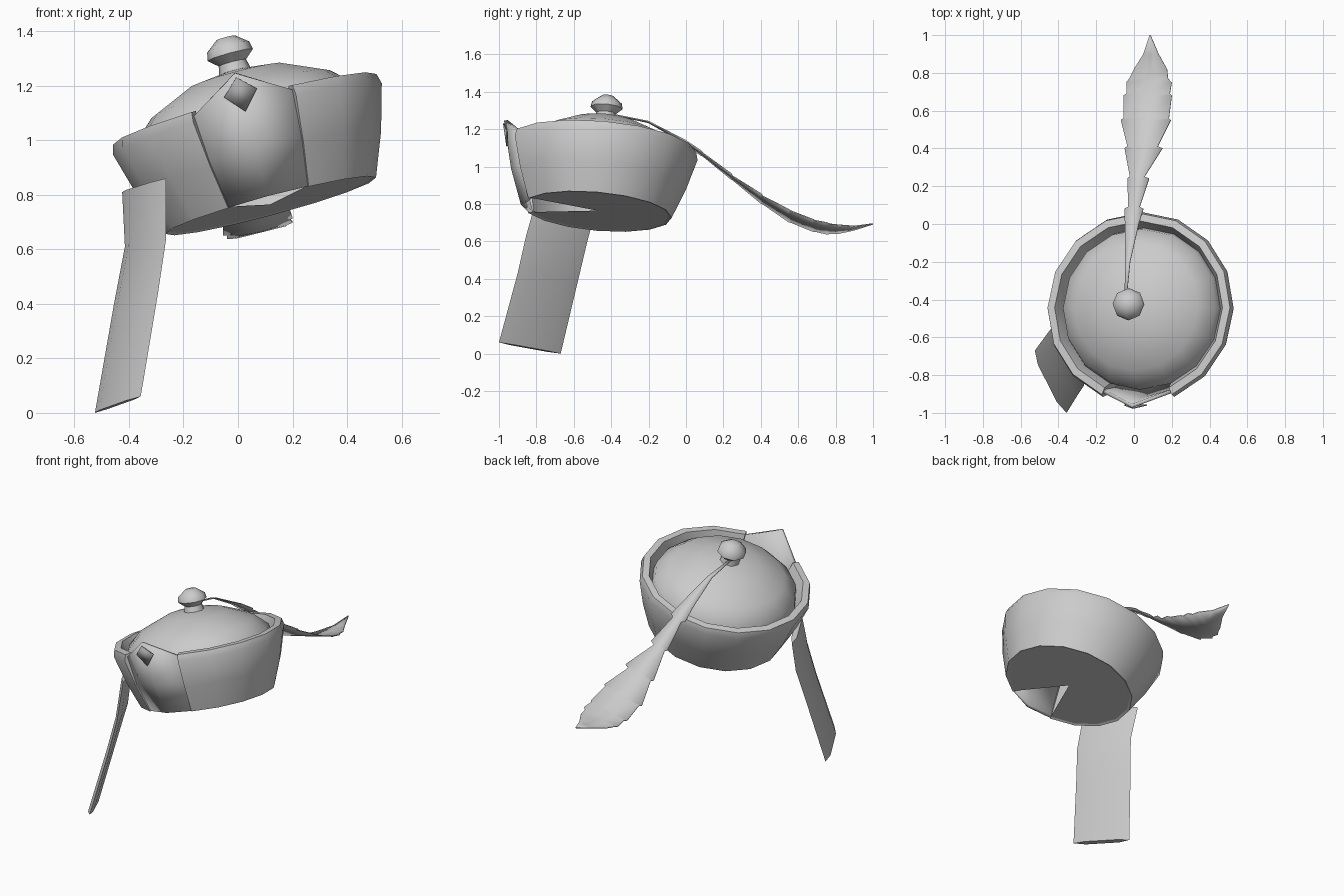
import bpy, bmesh
from math import sin, cos, pi, radians
from mathutils import Matrix, Vector

cube = bpy.data.objects.get("Cube")
if cube:
    bpy.data.objects.remove(cube, do_unlink=True)


def material(name, value):
    mat = bpy.data.materials.new(name)
    mat.use_nodes = True
    colour = (value, value, value, 1)
    mat.diffuse_color = colour
    mat.node_tree.nodes["Principled BSDF"].inputs["Base Color"].default_value = colour
    return mat


grey = material("cloth grey", 0.6)
dark = material("badge grey", 0.4)

# The hat sits on a tilted axis
tilt = (Matrix.Translation((0.12, -0.475, 0.76))
        @ Matrix.Rotation(radians(-15), 4, "Y") @ Matrix.Rotation(radians(-5), 4, "X"))
SIDES = 16
STEP = 2 * pi / SIDES


def add(name, verts, faces, mat=grey, matrix=None, thick=0, angle=50):
    mesh = bpy.data.meshes.new(name)
    mesh.from_pydata([Vector(v) for v in verts], [], faces)
    bm = bmesh.new()
    bm.from_mesh(mesh)
    bmesh.ops.remove_doubles(bm, verts=bm.verts, dist=0.0001)
    bmesh.ops.recalc_face_normals(bm, faces=bm.faces)
    if matrix:
        bm.transform(matrix)
    bm.to_mesh(mesh)
    bm.free()
    mesh.materials.append(mat)
    obj = bpy.data.objects.new(name, mesh)
    bpy.context.collection.objects.link(obj)
    if thick:
        mod = obj.modifiers.new("thickness", "SOLIDIFY")
        mod.thickness, mod.offset = thick, 0
    bpy.ops.object.select_all(action="DESELECT")
    obj.select_set(True)
    bpy.context.view_layer.objects.active = obj
    bpy.ops.object.shade_smooth_by_angle(angle=radians(angle))
    return obj


def polar(r, h, a):
    """Point at angle a from the front of the hat."""
    return (r * sin(a), -r * cos(a), h)


def grid(rows, cols, wrap=False):
    """Quads joining consecutive rows of points."""
    return [(i * cols + j, i * cols + (j + 1) % cols,
             (i + 1) * cols + (j + 1) % cols, (i + 1) * cols + j)
            for i in range(rows - 1) for j in range(cols if wrap else cols - 1)]


def lathe(name, profile, sides):
    verts = [polar(r, h, 2 * pi * k / sides) for r, h in profile for k in range(sides)]
    return add(name, verts, grid(len(profile), sides, True), matrix=tilt)


# Crown and its knob
lathe("crown", [(0.43, 0.3), (0.42, 0.35), (0.34, 0.425), (0.18, 0.495), (0, 0.52)], SIDES)
lathe("knob", [(0.065, 0.49), (0.052, 0.545), (0.086, 0.575), (0.08, 0.605),
               (0.035, 0.64), (0, 0.642)], 8)

# Turned-up brim, open at the front, with closed ends
section = [(0.4, 0), (0.462, 0.16), (0.51, 0.33), (0.5, 0.368),
           (0.46, 0.372), (0.43, 0.3), (0.37, 0.01)]
n = len(section)
turns = range(1, SIDES)
verts = [polar(r, h, k * STEP) for k in turns for r, h in section]
faces = grid(len(turns), n, True)
faces += [tuple(range(n)), tuple(range((len(turns) - 1) * n, len(turns) * n))]
add("brim", verts, faces, matrix=tilt)

# Underside fan with a notch at the front
verts = [(0, 0, 0.005)] + [polar(0.4, 0.005, k * STEP) for k in turns]
add("underside", verts, [(0, k, k + 1) for k in range(1, len(turns))], matrix=tilt)

# Pointed front plate
rows = [(0.385, 0.005, 0.4, 0.005), (0.45, 0.18, 0.47, 0.2), (0.48, 0.355, 0.53, 0.46)]
verts = []
for side_r, side_h, mid_r, mid_h in rows:
    verts += [polar(side_r, side_h, -STEP), polar(mid_r, mid_h, 0), polar(side_r, side_h, STEP)]
add("front_plate", verts, grid(3, 3), matrix=tilt, thick=0.02)

# Diamond badge lying over the ridge of the plate
badge = [(0, -0.541, 0.442), (0.062, -0.519, 0.385), (0, -0.512, 0.315), (-0.062, -0.519, 0.385)]
add("badge", badge, [(0, 1, 2), (0, 2, 3)], dark, tilt, 0.006)

# Ribbon hanging from the brim: a padded strip between two edges
edges = [((-0.425, -0.47, 0.81), (-0.265, -0.79, 0.86)),
         ((-0.415, -0.525, 0.61), (-0.265, -0.855, 0.63)),
         ((-0.455, -0.575, 0.4), (-0.295, -0.9, 0.43)),
         ((-0.525, -0.67, 0.0), (-0.357, -1.0, 0.06))]
out = Vector((-0.88, -0.45, -0.1))
verts = []
for a, b in edges:
    a, b = Vector(a), Vector(b)
    for t, bulge in ((0, 0), (0.2, 0.02), (0.8, 0.02), (1, 0), (0.8, -0.012), (0.2, -0.012)):
        verts.append(a.lerp(b, t) + out * bulge)
faces = grid(4, 6, True) + [tuple(range(6)), tuple(range(18, 24))]
add("ribbon_tail", verts, faces)

# Long feather: (y, left edge, right edge), jumps in width make the ragged barbs
outline = [(-0.4, -0.05, -0.04), (-0.2, -0.046, -0.02), (0, -0.048, 0.025), (0.08, -0.05, 0.05),
           (0.09, -0.03, 0.03), (0.24, -0.035, 0.08), (0.25, -0.022, 0.055), (0.4, -0.05, 0.15),
           (0.41, -0.035, 0.125), (0.55, -0.07, 0.195), (0.56, -0.055, 0.185), (0.68, -0.055, 0.2),
           (0.69, -0.04, 0.19), (0.75, -0.04, 0.2), (0.77, -0.025, 0.18), (0.82, 0, 0.175),
           (0.9, 0.05, 0.13), (1, 0.083, 0.087)]
verts = []
for y, left, right in outline:
    sweep = 0.97 + 0.31 * cos(pi * (y + 0.4) / 1.22)
    spine = -0.045 + 0.09 * (y + 0.4)
    for x in (left, (left + right) / 2, right):
        verts.append((x, y, sweep + 0.25 * (x - spine)))
add("feather", verts, grid(len(outline), 3), thick=0.006)
